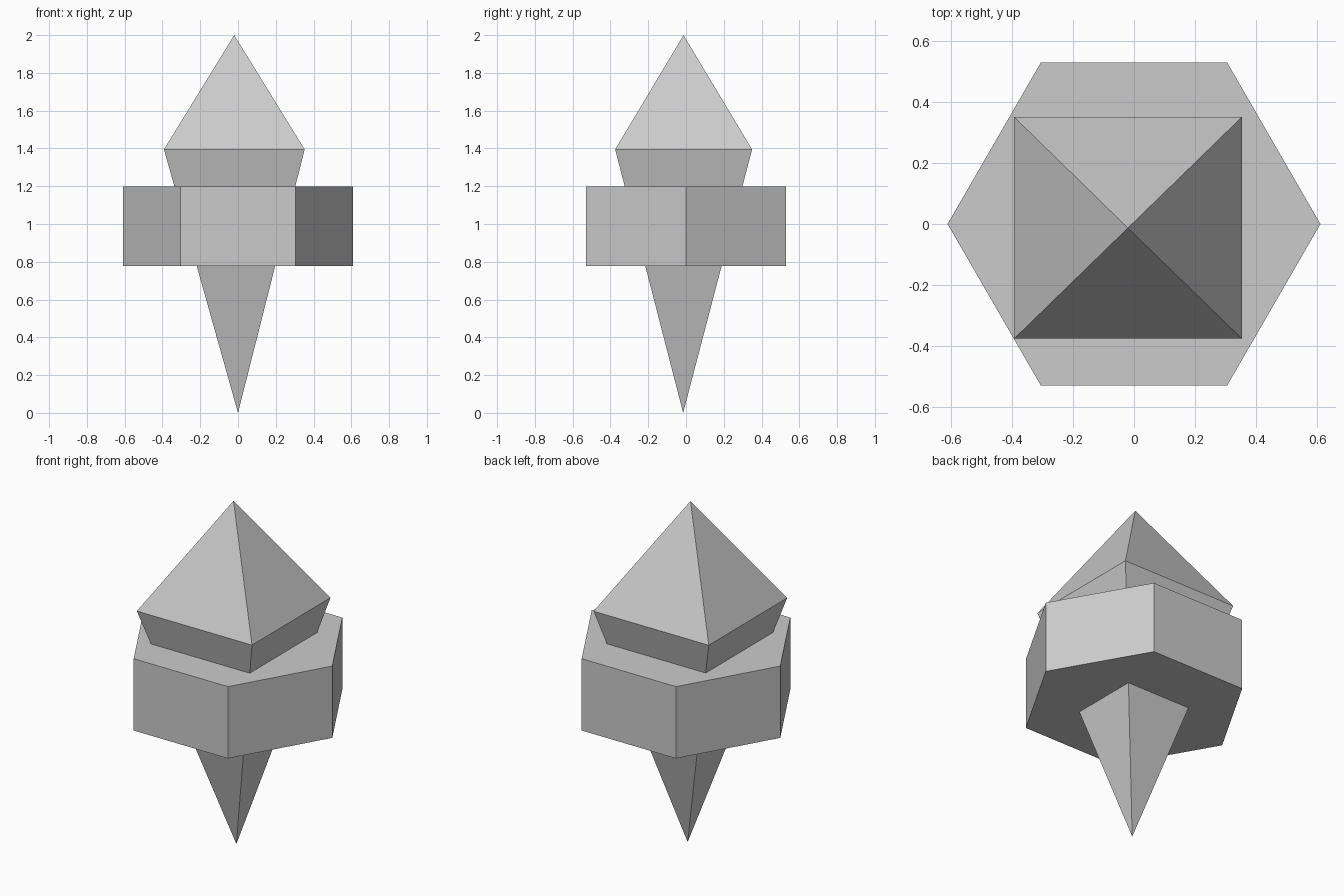
import bpy
import bmesh

cube = bpy.data.objects.get("Cube")
if cube:
    bpy.data.objects.remove(cube, do_unlink=True)

# Single matte grey
grey = bpy.data.materials.new("light_grey")
grey.use_nodes = True
colour = (0.6, 0.6, 0.6, 1)
grey.diffuse_color = colour
grey.node_tree.nodes["Principled BSDF"].inputs["Base Color"].default_value = colour


def add_object(name, bm):
    bmesh.ops.recalc_face_normals(bm, faces=bm.faces)
    mesh = bpy.data.meshes.new(name)
    bm.to_mesh(mesh)
    bm.free()
    mesh.materials.append(grey)
    obj = bpy.data.objects.new(name, mesh)
    bpy.context.collection.objects.link(obj)
    return obj


# Four-sided double pyramid: long spike below the rim, roof above it
left, right, front, back, rim_z = -0.392, 0.353, -0.375, 0.35, 1.395
bm = bmesh.new()
rim = [bm.verts.new((x, y, rim_z)) for x, y in
       ((left, front), (right, front), (right, back), (left, back))]
for tip in ((0, -0.015, 0), (-0.02, -0.013, 2)):
    apex = bm.verts.new(tip)
    for i in range(4):
        bm.faces.new((rim[i], rim[(i + 1) % 4], apex))
add_object("crystal_spike", bm)

# Hexagonal collar around the spike
bottom, top, radius = 0.778, 1.198, 0.61
bm = bmesh.new()
bmesh.ops.create_cone(bm, cap_ends=True, segments=6, radius1=radius,
                      radius2=radius, depth=top - bottom)
# Put two corners on the x axis, whichever way the primitive starts
if max(v.co.x for v in bm.verts) < radius * 0.95:
    for v in bm.verts:
        v.co.x, v.co.y = v.co.y, -v.co.x
collar = add_object("hexagonal_collar", bm)
collar.location.z = (bottom + top) / 2
